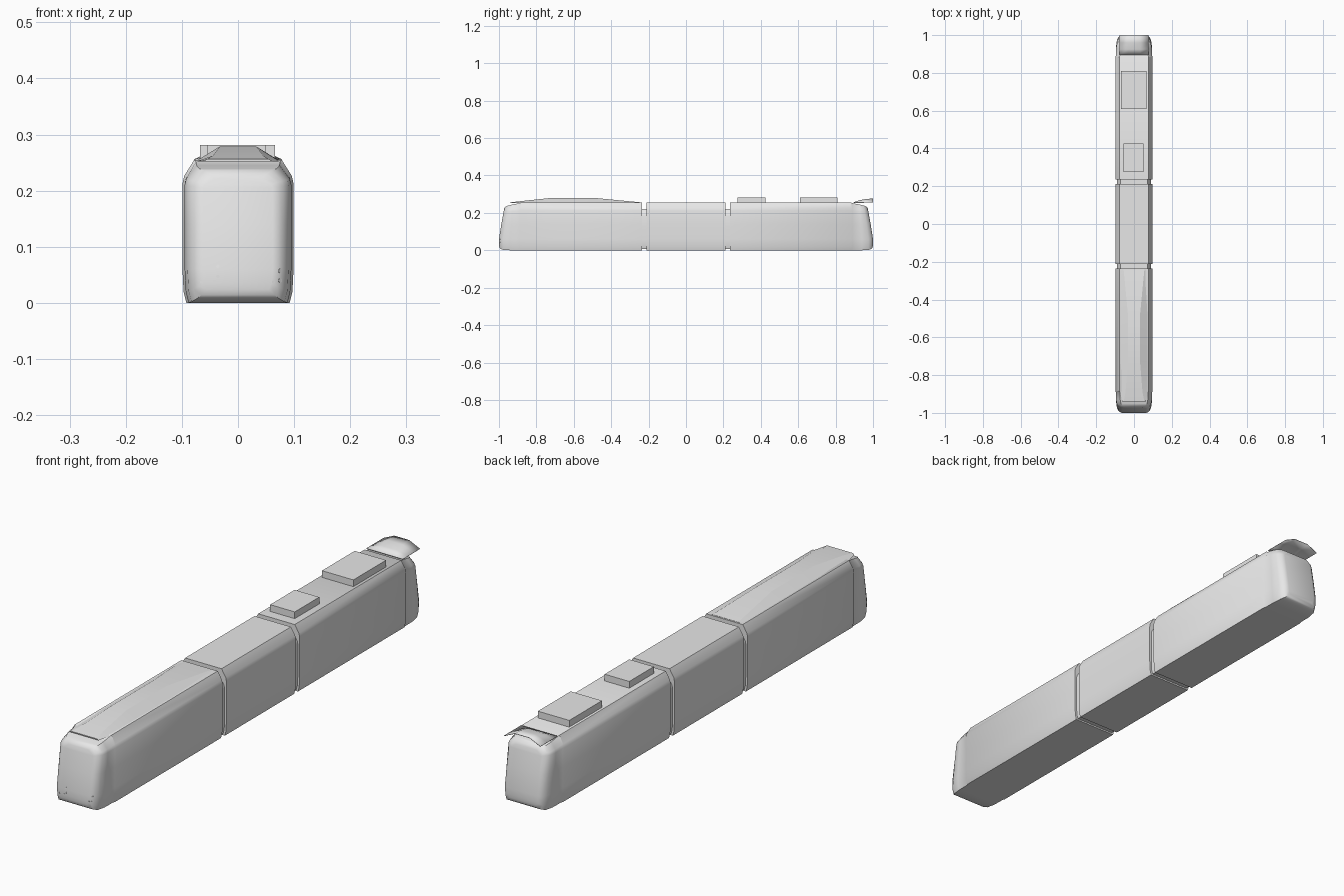
import bpy, bmesh, math
from mathutils import Vector

if "Cube" in bpy.data.objects:
    bpy.data.objects.remove(bpy.data.objects["Cube"])

grey = bpy.data.materials.new("light_grey")
grey.use_nodes = True
COLOUR = (0.8, 0.8, 0.8, 1)
grey.diffuse_color = COLOUR
grey.node_tree.nodes["Principled BSDF"].inputs["Base Color"].default_value = COLOUR


def finish(name, bm, angle=35):
    """Turn a bmesh into a shaded object."""
    bmesh.ops.recalc_face_normals(bm, faces=bm.faces)
    mesh = bpy.data.meshes.new(name)
    bm.to_mesh(mesh)
    bm.free()
    mesh.materials.append(grey)
    obj = bpy.data.objects.new(name, mesh)
    bpy.context.collection.objects.link(obj)
    bpy.ops.object.select_all(action='DESELECT')
    obj.select_set(True)
    bpy.context.view_layer.objects.active = obj
    bpy.ops.object.shade_smooth_by_angle(angle=math.radians(angle))
    return obj


def loft(name, rings, angle=35):
    """Bridge mirrored half sections (lists of x, y, z from bottom to top)."""
    bm = bmesh.new()
    rows = []
    for half in rings:
        right = [bm.verts.new(p) for p in half]
        left = [bm.verts.new((-x, y, z)) for x, y, z in reversed(half)]
        rows.append(right + left)
    n = len(rows[0])
    for a, b in zip(rows, rows[1:]):
        for i in range(n):
            j = (i + 1) % n
            bm.faces.new((a[i], a[j], b[j], b[i]))
    for row in (rows[0], rows[-1]):
        for i in range(n // 2 - 1):
            bm.faces.new((row[i], row[i + 1], row[n - 2 - i], row[n - 1 - i]))
    return finish(name, bm, angle)


def box(name, x0, x1, y0, y1, z0, z1):
    bm = bmesh.new()
    bmesh.ops.create_cube(bm, size=1)
    for v in bm.verts:
        v.co = Vector(((x0 + x1) / 2 + v.co.x * (x1 - x0),
                       (y0 + y1) / 2 + v.co.y * (y1 - y0),
                       (z0 + z1) / 2 + v.co.z * (z1 - z0)))
    return finish(name, bm)


# Carriage cross-section: half width and height, bottom to roof edge
PROFILE = [(0.092, 0), (0.097, 0.02), (0.099, 0.06), (0.099, 0.14),
           (0.099, 0.212), (0.096, 0.226), (0.078, 0.255)]


def section(y, inset=0, top=0.255, lift=0, rake=0, sign=1):
    """Section at distance y from the middle, raked back towards the roof."""
    pts = []
    for x, z in PROFILE:
        if z > 0.2:
            z = 0.2 + (z - 0.2) * (top - 0.2) / 0.055
        elif z < 0.06:
            z = lift + z * (0.06 - lift) / 0.06
        back = rake * 0.03 * max(0, (z - 0.07) / 0.165)
        pts.append((x - inset, sign * (y - back), z))
    return pts


# End carriages with rounded, raked cabs
CAB = [(0.235,), (0.885,), (0.889, 0.003, 0.252), (0.94, 0.004, 0.245, 0, 0.4),
       (0.975, 0.009, 0.239, 0.002, 0.8), (0.99, 0.018, 0.236, 0.007, 1),
       (0.997, 0.027, 0.23, 0.014, 1), (1.0, 0.037, 0.222, 0.024, 1)]
ends = {}
for name, sign in (("front_carriage", -1), ("rear_carriage", 1)):
    ends[name] = loft(name, [section(*ring, sign=sign) for ring in CAB], 40)

# Middle carriage
loft("middle_carriage", [section(-0.212), section(0.212)])

# Recessed joints between carriages
for name, y in (("front_joint", -0.2235), ("rear_joint", 0.2235)):
    loft(name, [[(x * 0.92, y + d, 0.006 + z * 0.84) for x, z in PROFILE]
                for d in (-0.015, 0.015)])

# Tapered fairing on the front carriage roof: y, base and top half width, height
FAIRING = [(-0.94, 0.062, 0.055, 0.256), (-0.89, 0.074, 0.045, 0.262),
           (-0.73, 0.076, 0.032, 0.279), (-0.48, 0.076, 0.032, 0.279),
           (-0.24, 0.076, 0.055, 0.256)]
loft("roof_fairing", [[(b, y, 0.252), (t, y, h)] for y, b, t, h in FAIRING], 20)

# Equipment boxes on the rear carriage roof
box("small_roof_box", -0.055, 0.05, 0.275, 0.425, 0.25, 0.281)
box("large_roof_box", -0.068, 0.066, 0.61, 0.81, 0.25, 0.281)

# Thin arched visor over the rear cab
bm = bmesh.new()
rows = []
for y, rise in ((0.895, 0), (0.925, 0.011), (0.96, 0.018), (1.0, 0.021)):
    rows.append([bm.verts.new((x, y, 0.256 + rise * k))
                 for x, k in ((-0.078, 0), (-0.032, 1), (0.032, 1), (0.078, 0))])
for a, b in zip(rows, rows[1:]):
    for i in range(3):
        bm.faces.new((a[i], a[i + 1], b[i + 1], b[i]))
visor = finish("rear_visor", bm, 20)
thickness = visor.modifiers.new("thickness", 'SOLIDIFY')
thickness.thickness = 0.002

# Small round fittings low on the front cab, seated on its surface
bpy.context.view_layer.update()
FITTINGS = [(-0.065, 0.037, 0.003), (-0.036, 0.065, 0.003), (-0.036, 0.047, 0.003),
            (-0.042, 0.038, 0.003), (0.063, 0.037, 0.003),
            (0.075, 0.04, 0.004), (0.075, 0.057, 0.004)]
bm = bmesh.new()
for x, z, r in FITTINGS:
    hit, point, normal, _ = ends["front_carriage"].ray_cast(
        Vector((x, -2, z)), Vector((0, 1, 0)))
    if hit:
        turn = normal.to_track_quat('Z', 'Y').to_matrix().to_4x4()
        turn.translation = point
        bmesh.ops.create_cone(bm, cap_ends=True, segments=12, radius1=r,
                              radius2=r, depth=0.002, matrix=turn)
finish("front_fittings", bm)
